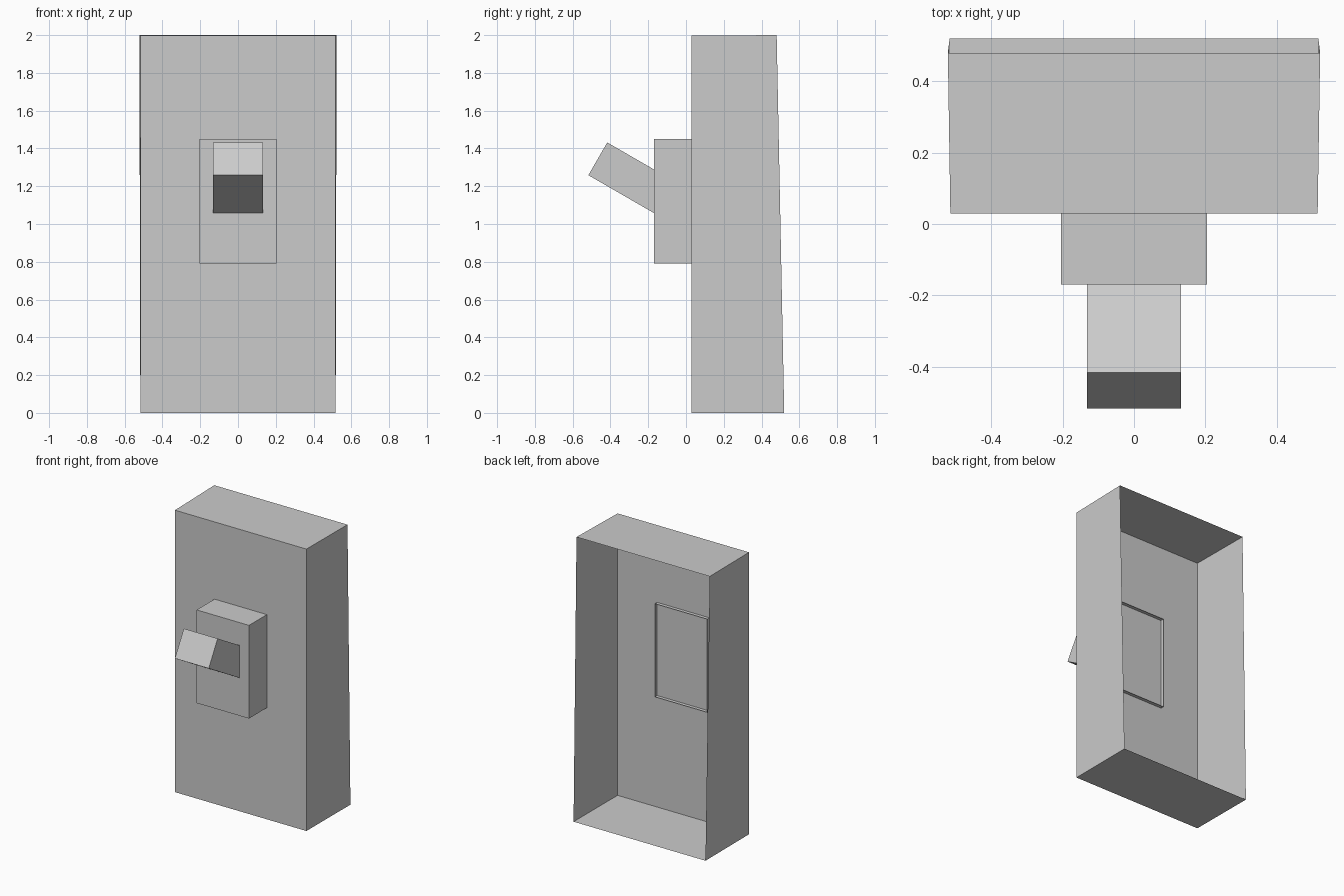
import bpy, bmesh, math
from mathutils import Matrix

if "Cube" in bpy.data.objects:
    bpy.data.objects.remove(bpy.data.objects["Cube"])


def finish(name, bm):
    bmesh.ops.recalc_face_normals(bm, faces=bm.faces)
    mesh = bpy.data.meshes.new(name)
    bm.to_mesh(mesh)
    bm.free()
    obj = bpy.data.objects.new(name, mesh)
    bpy.context.collection.objects.link(obj)
    return obj


def box(size, matrix):
    bm = bmesh.new()
    bmesh.ops.create_cube(bm, size=1, matrix=matrix @ Matrix.Diagonal((*size, 1)))
    return bm


def open_back(bm):
    back = max(bm.faces, key=lambda f: f.calc_center_median().y)
    bmesh.ops.delete(bm, geom=[back], context='FACES_ONLY')


# Wall plate: thin shell, open at the back, slightly flared and leaning rear rim
bm = box((1.03, 0.45, 2.0), Matrix.Translation((0, 0.255, 1.0)))
open_back(bm)
for v in bm.verts:
    side = math.copysign(1, v.co.x)
    if v.co.y > 0.2:
        top = v.co.z > 1
        v.co.y = 0.48 if top else 0.52
        v.co.x = side * (0.522 if top else 0.517)
    elif v.co.z > 1:
        v.co.z = 1.997
finish("wall_plate", bm)

# Switch housing: open-backed box whose rim pokes through the plate
bm = box((0.41, 0.225, 0.66), Matrix.Translation((0, -0.0575, 1.12)))
open_back(bm)
finish("switch_housing", bm)

# Toggle lever: box tilted up 30 degrees, rooted inside the housing
length, thick, tilt = 0.42, 0.2, math.radians(-30)
pivot = Matrix.Translation((0, -0.467, 1.345)) @ Matrix.Rotation(tilt, 4, 'X')
finish("toggle_lever", box((0.265, length, thick), pivot @ Matrix.Translation((0, length / 2, 0))))
